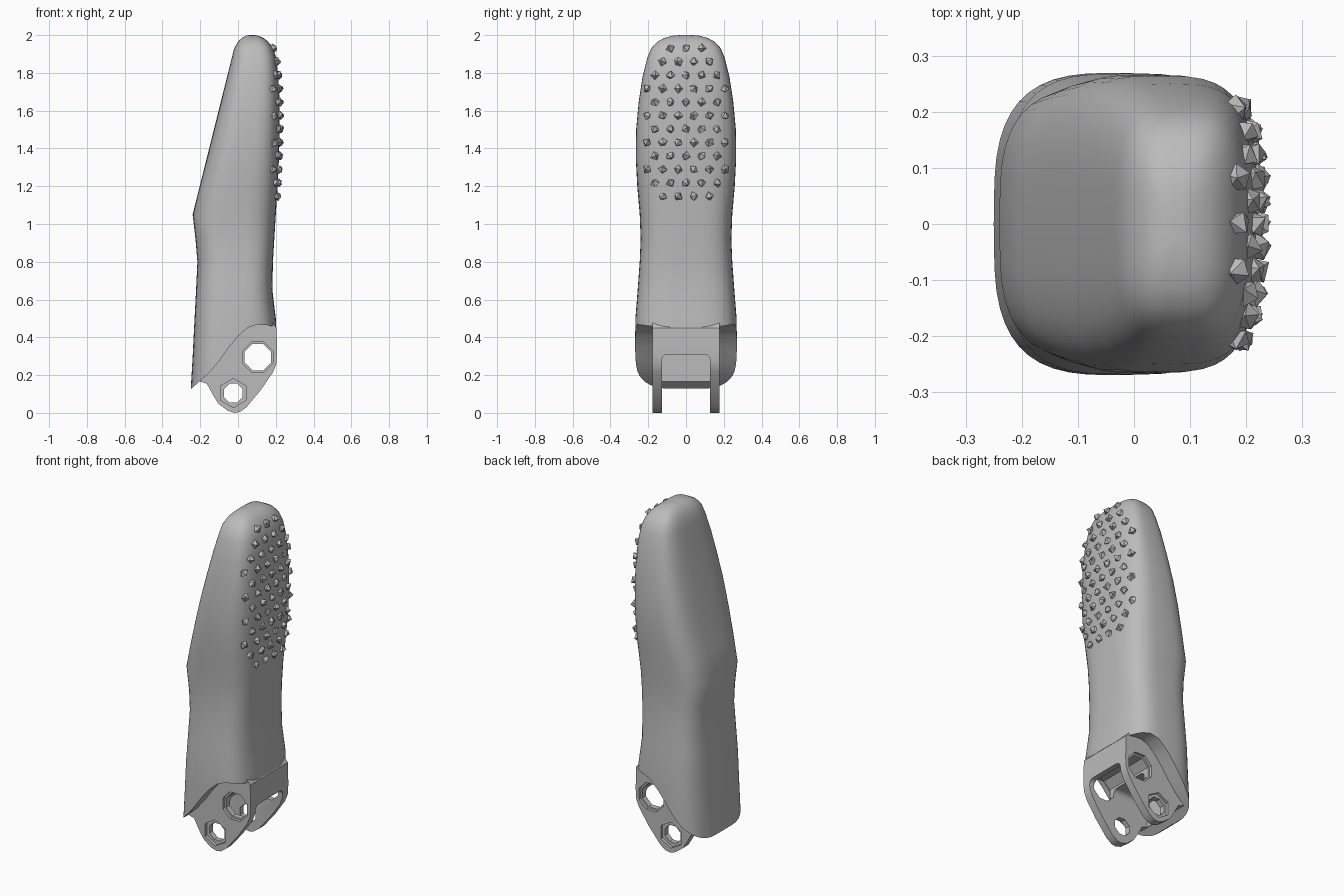
import bpy, bmesh, math, random
from mathutils import Matrix, Vector

random.seed(4)
cube = bpy.data.objects.get("Cube")
if cube:
    bpy.data.objects.remove(cube, do_unlink=True)

grey = bpy.data.materials.new("matte_grey")
grey.use_nodes = True
grey.diffuse_color = (0.5, 0.5, 0.5, 1)
grey.node_tree.nodes["Principled BSDF"].inputs["Base Color"].default_value = grey.diffuse_color


def make_object(name, bm):
    bmesh.ops.recalc_face_normals(bm, faces=bm.faces)
    mesh = bpy.data.meshes.new(name)
    bm.to_mesh(mesh)
    bm.free()
    mesh.materials.append(grey)
    obj = bpy.data.objects.new(name, mesh)
    bpy.context.collection.objects.link(obj)
    return obj


def prism(name, outline, y0, y1):
    """Extrude an x-z outline along y."""
    bm = bmesh.new()
    face = bm.faces.new([bm.verts.new((x, y0, z)) for x, z in outline])
    new = bmesh.ops.extrude_face_region(bm, geom=[face])["geom"]
    moved = [v for v in new if isinstance(v, bmesh.types.BMVert)]
    bmesh.ops.translate(bm, verts=moved, vec=(0, y1 - y0, 0))
    return make_object(name, bm)


def polygon(cx, cz, radius, sides):
    step = math.tau / sides
    return [(cx + radius * math.cos(step * (i + 0.5)),
             cz + radius * math.sin(step * (i + 0.5))) for i in range(sides)]


def combine(target, tool, operation):
    """Bake one boolean into the target and discard the tool."""
    mod = target.modifiers.new("combine", 'BOOLEAN')
    mod.operation = operation
    mod.solver = 'EXACT'
    mod.object = tool
    bpy.context.view_layer.update()
    graph = bpy.context.evaluated_depsgraph_get()
    mesh = bpy.data.meshes.new_from_object(target.evaluated_get(graph))
    target.modifiers.clear()
    target.data = mesh
    bpy.data.objects.remove(tool, do_unlink=True)


# Finger sections: height, back x, pad x, half width
sections = [
    (0.05, -0.25, 0.21, 0.27), (0.13, -0.25, 0.21, 0.27),
    (0.3, -0.24, 0.21, 0.27), (0.5, -0.23, 0.2, 0.268),
    (0.65, -0.222, 0.182, 0.256), (0.8, -0.215, 0.185, 0.245),
    (0.92, -0.225, 0.192, 0.24), (1.05, -0.24, 0.2, 0.245),
    (1.2, -0.203, 0.21, 0.258), (1.35, -0.165, 0.217, 0.266),
    (1.5, -0.128, 0.22, 0.264), (1.65, -0.09, 0.22, 0.25),
    (1.78, -0.058, 0.214, 0.23), (1.88, -0.033, 0.202, 0.205),
    (1.93, -0.02, 0.185, 0.184), (1.965, 0, 0.16, 0.152),
    (1.985, 0.02, 0.135, 0.115), (1.997, 0.042, 0.105, 0.07),
    (2, 0.06, 0.09, 0.03),
]
POWER = 3.3


def section_at(z):
    for a, b in zip(sections, sections[1:]):
        if a[0] <= z <= b[0]:
            t = (z - a[0]) / (b[0] - a[0])
            return [p + (q - p) * t for p, q in zip(a, b)]


def rounded(value):
    return math.copysign(abs(value) ** (2 / POWER), value)


# Finger body: loft through the rounded sections
bm = bmesh.new()
rings = []
SIDES = 48
for z, back, pad, half in sections:
    ring = []
    for i in range(SIDES):
        a = math.tau * i / SIDES
        x = (back + pad) / 2 + (pad - back) / 2 * rounded(math.cos(a))
        ring.append(bm.verts.new((x, half * rounded(math.sin(a)), z)))
    rings.append(ring)
for low, high in zip(rings, rings[1:]):
    for i in range(SIDES):
        j = (i + 1) % SIDES
        bm.faces.new((low[i], low[j], high[j], high[i]))
bm.faces.new(rings[0])
bm.faces.new(rings[-1])
body = make_object("finger_body", bm)

# Sweeping cut that opens the cheeks and leaves the back shell
cheek_curve = [(-0.3, 0.125), (-0.245, 0.13), (-0.2, 0.17), (-0.15, 0.215),
               (-0.1, 0.275), (-0.05, 0.345), (0, 0.405), (0.05, 0.45),
               (0.1, 0.468), (0.15, 0.465), (0.3, 0.435)]
combine(body, prism("cheek_cutter", cheek_curve + [(0.3, -0.1), (-0.3, -0.1)],
                    -0.5, 0.5), 'DIFFERENCE')

# Hinge core carrying both lugs
core = [(-0.215, 0.17), (-0.165, 0.155), (-0.135, 0.1), (-0.105, 0.05),
        (-0.055, 0.012), (-0.02, 0), (0.01, 0.005), (0.045, 0.03),
        (0.12, 0.12), (0.185, 0.215), (0.203, 0.26), (0.207, 0.32),
        (0.204, 0.45), (0.15, 0.52), (-0.1, 0.46), (-0.215, 0.25)]
combine(body, prism("hinge_core", core, -0.177, 0.177), 'UNION')

# Rounded slot between the lugs
bm = bmesh.new()
bmesh.ops.create_cube(bm, size=1)
bmesh.ops.transform(bm, verts=bm.verts, matrix=Matrix.Translation((0.15, 0, 0.06))
                    @ Matrix.Diagonal((0.7, 0.256, 0.5, 1)))
top_edges = [e for e in bm.edges
             if all(v.co.z > 0.3 for v in e.verts)
             and abs(e.verts[0].co.y - e.verts[1].co.y) < 0.01]
bmesh.ops.bevel(bm, geom=top_edges, offset=0.03, segments=4,
                profile=0.5, affect='EDGES')
combine(body, make_object("slot_cutter", bm), 'DIFFERENCE')

# Pin holes, each with a wider recess on the outer faces
for cx, cz, bore, recess, sides in [(0.105, 0.295, 0.075, 0.086, 8),
                                    (-0.025, 0.105, 0.054, 0.077, 6)]:
    combine(body, prism("bore_cutter", polygon(cx, cz, bore, 8), -0.4, 0.4),
            'DIFFERENCE')
    for side in (-1, 1):
        combine(body, prism("recess_cutter", polygon(cx, cz, recess, sides),
                            side * 0.16, side * 0.2), 'DIFFERENCE')

bpy.ops.object.select_all(action='DESELECT')
body.select_set(True)
bpy.context.view_layer.objects.active = body
bpy.ops.object.shade_smooth_by_angle(angle=math.radians(32))

# Grip studs: staggered rows of faceted grains on the pad
bm = bmesh.new()
for row, count in enumerate([4, 5, 6, 5, 6, 5, 6, 5, 6, 5, 4, 3]):
    z = 1.147 + 0.0712 * row
    _, back, pad, half = section_at(z)
    for k in range(count):
        y = (k - (count - 1) / 2) * 0.082
        reach = (1 - (abs(y) / half) ** POWER) ** (1 / POWER)
        x = (back + pad) / 2 + (pad - back) / 2 * reach
        spin = Vector([random.uniform(-1, 1) for _ in range(3)])
        turn = Matrix.Rotation(random.uniform(0, math.tau), 4, spin.normalized())
        bmesh.ops.create_uvsphere(bm, u_segments=5, v_segments=2, radius=0.026,
                                  matrix=Matrix.Translation((x, y, z)) @ turn)
make_object("grip_studs", bm)
